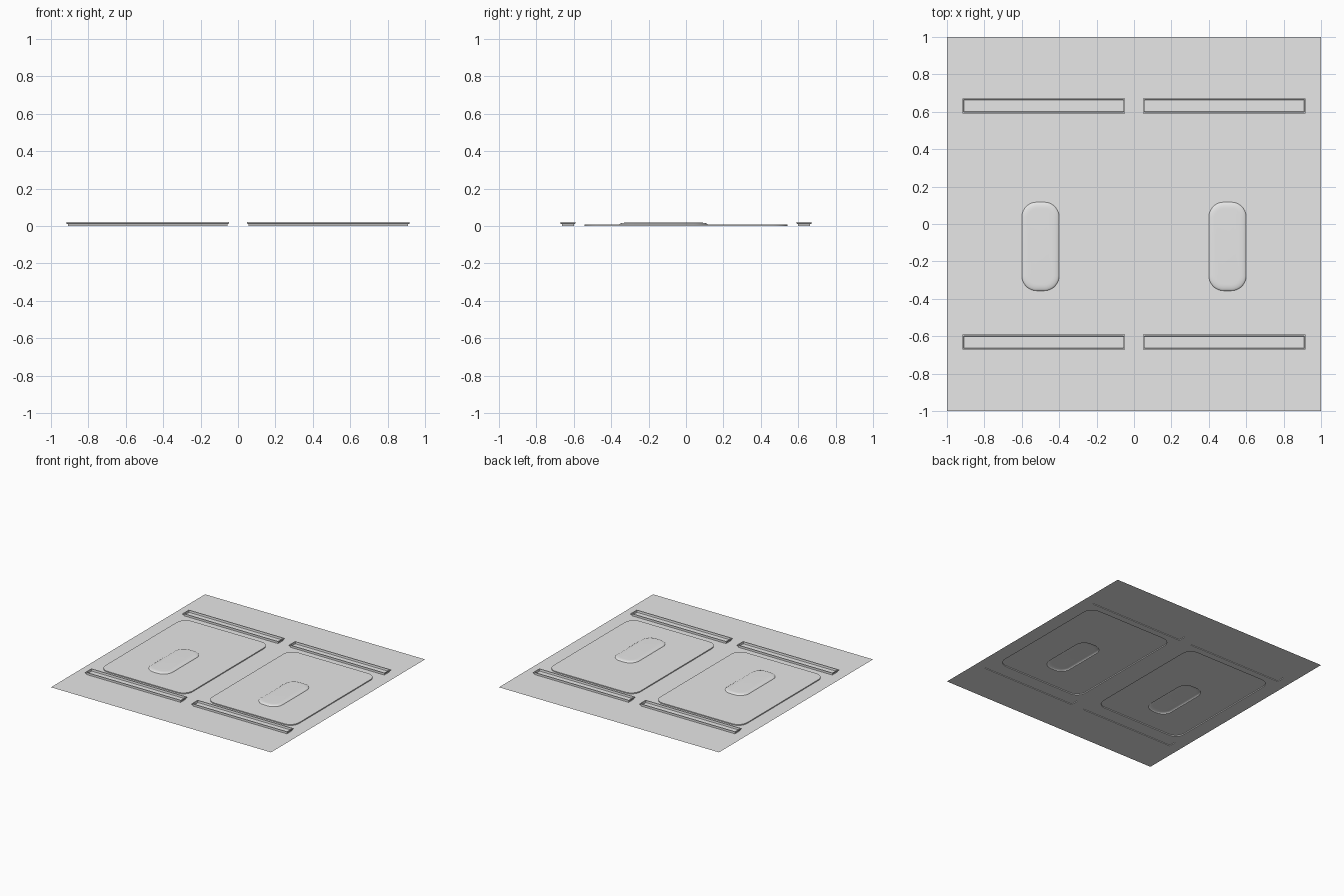
import bpy, bmesh
from math import sin, cos, pi

if "Cube" in bpy.data.objects:
    bpy.data.objects.remove(bpy.data.objects["Cube"], do_unlink=True)

grey = bpy.data.materials.new("light_grey")
grey.use_nodes = True
grey.diffuse_color = (0.8, 0.8, 0.8, 1)
grey.node_tree.nodes["Principled BSDF"].inputs["Base Color"].default_value = (0.8, 0.8, 0.8, 1)


def rounded(cx, cy, hx, hy, r, z, n=8):
    """Counter-clockwise rounded rectangle; a radius of 0 gives four corners."""
    pts = []
    steps = n if r > 0 else 0
    for k, (sx, sy) in enumerate([(1, 1), (-1, 1), (-1, -1), (1, -1)]):
        for i in range(steps + 1):
            a = (k + (i / steps if steps else 0)) * pi / 2
            pts.append((cx + sx * (hx - r) + r * cos(a), cy + sy * (hy - r) + r * sin(a), z))
    return pts


def finish(bm, name):
    mesh = bpy.data.meshes.new(name)
    bm.to_mesh(mesh)
    bm.free()
    mesh.materials.append(grey)
    ob = bpy.data.objects.new(name, mesh)
    bpy.context.collection.objects.link(ob)
    bpy.ops.object.select_all(action="DESELECT")
    ob.select_set(True)
    bpy.context.view_layer.objects.active = ob
    bpy.ops.object.shade_smooth_by_angle(angle=0.6)
    return ob


def loft(rings, name):
    """Join rings from the outside in and cap the last one."""
    bm = bmesh.new()
    loops = [[bm.verts.new(p) for p in ring] for ring in rings]
    for a, b in zip(loops, loops[1:]):
        for i in range(len(a)):
            j = (i + 1) % len(a)
            bm.faces.new((a[i], a[j], b[j], b[i]))
    bm.faces.new(loops[-1])
    return finish(bm, name)


holes = []
for side, label in ((1, "left"), (-1, "right")):
    # raised panel with a soft pressed bump
    panel = (side * 0.485, 0, 0.395, 0.543, 0.08)
    holes.append(rounded(*panel, 0))
    rings = [rounded(*panel, 0), rounded(*panel, 0.008)]
    for k in range(7):
        t = k / 6 * pi / 2
        inset = 0.035 * (1 - cos(t))
        rings.append(rounded(side * 0.5, -0.12, 0.1 - inset, 0.237 - inset,
                             0.08 - inset, 0.008 + 0.01 * sin(t)))
    loft(rings, label + "_panel")

    # lipped trays in front of and behind the panel
    for end, where in ((1, "back"), (-1, "front")):
        cx, cy = side * 0.483, end * 0.632

        def ring(inset, z):
            return rounded(cx, cy, 0.435 - inset, 0.04 - inset, 0, z)

        holes.append(ring(0.008, 0))
        loft([ring(0.008, 0), ring(0.008, 0.01), ring(0, 0.013), ring(0, 0.021),
              ring(0.007, 0.021), ring(0.009, 0.005)], f"{where}_{label}_tray")

# flat sheet with openings under the panels and trays
bm = bmesh.new()
edges = []
for loop in [rounded(0, 0, 1, 1, 0, 0)] + holes:
    vs = [bm.verts.new(p) for p in loop]
    edges += [bm.edges.new((vs[i - 1], vs[i])) for i in range(len(vs))]
bmesh.ops.triangle_fill(bm, use_beauty=True, use_dissolve=False, edges=edges, normal=(0, 0, 1))
bm.normal_update()
for f in bm.faces:
    if f.normal.z < 0:
        f.normal_flip()
finish(bm, "base_sheet")
